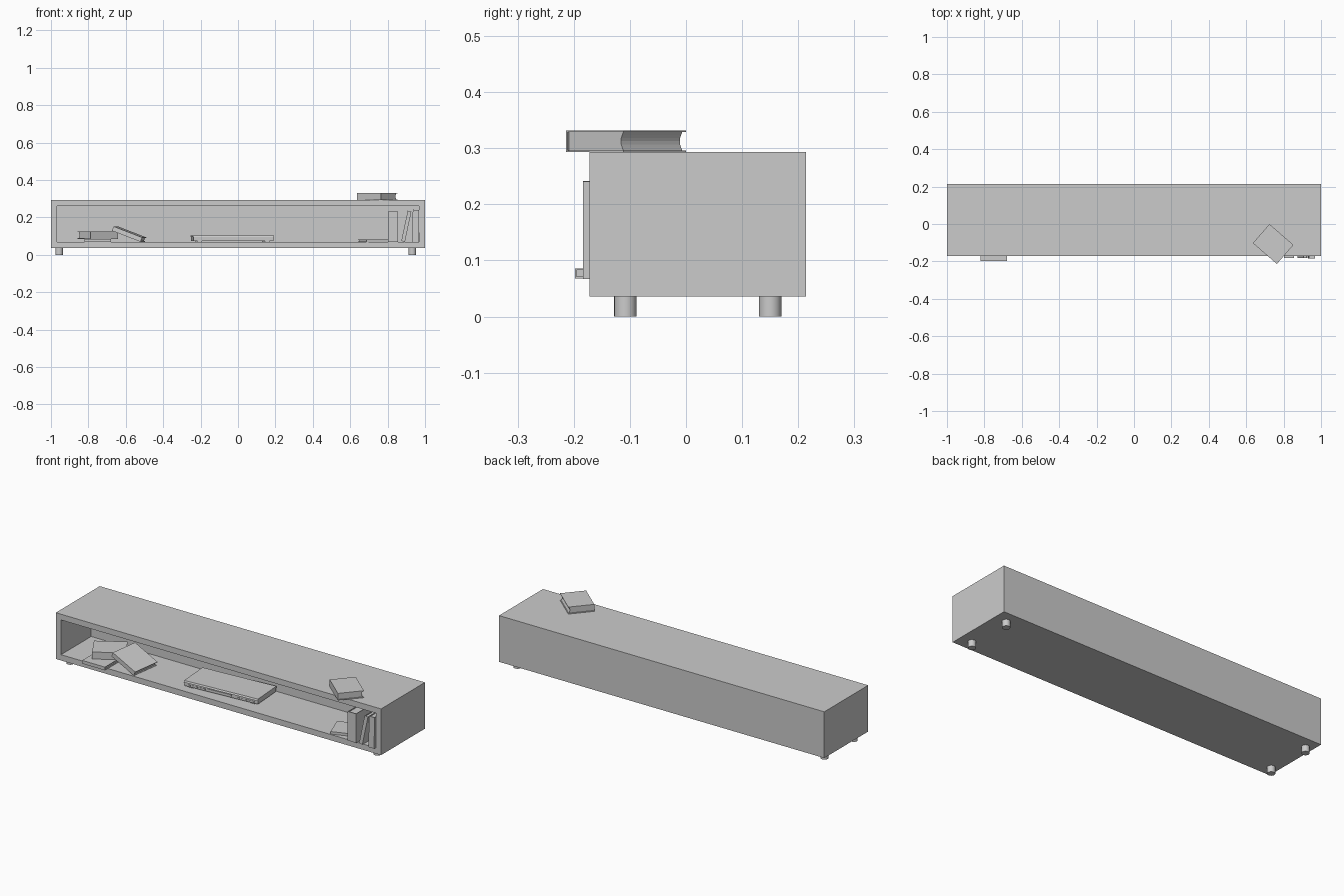
import bpy, bmesh, math
from mathutils import Matrix, Vector

if "Cube" in bpy.data.objects:
    bpy.data.objects.remove(bpy.data.objects["Cube"])

R = math.radians


def finish(name, bm, matrix=Matrix(), smooth=False):
    bmesh.ops.recalc_face_normals(bm, faces=bm.faces)
    for f in bm.faces:
        f.smooth = smooth and len(f.verts) == 4
    me = bpy.data.meshes.new(name)
    bm.to_mesh(me)
    bm.free()
    ob = bpy.data.objects.new(name, me)
    ob.matrix_world = matrix
    bpy.context.collection.objects.link(ob)
    return ob


def box(bm, lo, hi):
    lo, hi = Vector(lo), Vector(hi)
    m = Matrix.Translation((lo + hi) / 2) @ Matrix.Diagonal((*(hi - lo), 1))
    return bmesh.ops.create_cube(bm, size=1, matrix=m)


def prism(bm, pts, x0, x1):
    """Extrude a (y, z) outline along x."""
    f = bm.faces.new([bm.verts.new((x0, y, z)) for y, z in pts])
    ext = bmesh.ops.extrude_face_region(bm, geom=[f])['geom']
    bmesh.ops.translate(bm, vec=(x1 - x0, 0, 0),
                        verts=[v for v in ext if isinstance(v, bmesh.types.BMVert)])


def place(loc, yaw=0, tilt=0):
    return (Matrix.Translation(loc) @ Matrix.Rotation(R(yaw), 4, 'Z')
            @ Matrix.Rotation(R(tilt), 4, 'Y'))


def book(name, length, width, thick, loc, yaw=0, tilt=0):
    """Book lying flat: length on x, spine at -y, recessed page block."""
    w, h, c = width / 2, thick / 2, 0.003
    bm = bmesh.new()
    # wraparound cover
    prism(bm, [(w, -h), (-w, -h), (-w, h), (w, h), (w, h - c),
               (-w + c, h - c), (-w + c, -h + c), (w, -h + c)],
          -length / 2, length / 2)
    # pages with hollow fore-edge
    g = h - c
    edge = [(w - 0.004 - 0.006 * math.cos(i * math.pi / 6), i / 3 * g)
            for i in range(-3, 4)]
    prism(bm, [(-w + c, g), (-w + c, -g)] + edge,
          -length / 2 + 0.005, length / 2 - 0.005)
    finish(name, bm, place(loc, yaw, tilt))


# cabinet: box with a pocket pushed in from the front
bm = bmesh.new()
box(bm, (-1, -0.172, 0.036), (1, 0.214, 0.293))
bm.normal_update()
front = min(bm.faces, key=lambda f: f.calc_center_median().y)
bmesh.ops.inset_region(bm, faces=[front], thickness=0.032, use_even_offset=True)
pocket = bmesh.ops.extrude_face_region(bm, geom=[front])['geom']
bmesh.ops.translate(bm, vec=(0, 0.265, 0),
                    verts=[v for v in pocket if isinstance(v, bmesh.types.BMVert)])
if front.is_valid:
    bmesh.ops.delete(bm, geom=[front], context='FACES_ONLY')
finish("cabinet", bm)

# round feet
for sx, x in (("left", -0.956), ("right", 0.932)):
    for sy, y in (("front", -0.108), ("back", 0.15)):
        bm = bmesh.new()
        bmesh.ops.create_cone(bm, cap_ends=True, segments=24, radius1=0.02,
                              radius2=0.02, depth=0.04,
                              matrix=Matrix.Translation((x, y, 0.02)))
        finish(f"{sy}_{sx}_foot", bm, smooth=True)

# books on top and on the left of the shelf
book("top_book", 0.17, 0.135, 0.039, (0.744, -0.107, 0.3125), -41)
book("lower_flat_book", 0.14, 0.16, 0.018, (-0.75, -0.118, 0.077))
book("upper_flat_book", 0.17, 0.135, 0.039, (-0.75, -0.054, 0.1055), 31)
book("leaning_flat_book", 0.165, 0.165, 0.025, (-0.582, -0.078, 0.111), -8, 21)

# books on the right of the shelf
book("thin_book", 0.13, 0.13, 0.014, (0.725, -0.085, 0.075), 20)
book("upright_book", 0.162, 0.13, 0.052, (0.829, -0.118, 0.15), 0, 90)
book("slanted_book", 0.166, 0.13, 0.02, (0.9, -0.118, 0.153), 0, 102)
book("end_book", 0.174, 0.13, 0.034, (0.95, -0.119, 0.154), 0, 91)

# media player: body, overhanging lid, disc slot, buttons and feet
spot = place((-0.03, -0.025, 0.068), 4)
bm = bmesh.new()
prism(bm, [(-0.088, 0.006), (0.09, 0.006), (0.09, 0.027), (-0.088, 0.027)],
      -0.215, 0.215)
finish("player_body", bm, spot)
bm = bmesh.new()
prism(bm, [(-0.094, 0.027), (0.09, 0.027), (0.09, 0.036), (-0.09, 0.036)],
      -0.217, 0.217)
finish("player_lid", bm, spot)
bm = bmesh.new()
box(bm, (-0.08, -0.092, 0.014), (0.06, -0.087, 0.023))
finish("player_disc_tray", bm, spot)
bm = bmesh.new()
for i in range(5):
    for s in (-1, 1):
        x = s * (0.1 + i * 0.022)
        box(bm, (x - 0.007, -0.091, 0.012), (x + 0.007, -0.087, 0.018))
finish("player_buttons", bm, spot)
bm = bmesh.new()
for x in (-0.18, 0.18):
    for y in (-0.07, 0.07):
        box(bm, (x - 0.012, y - 0.012, 0), (x + 0.012, y + 0.012, 0.007))
finish("player_feet", bm, spot)
